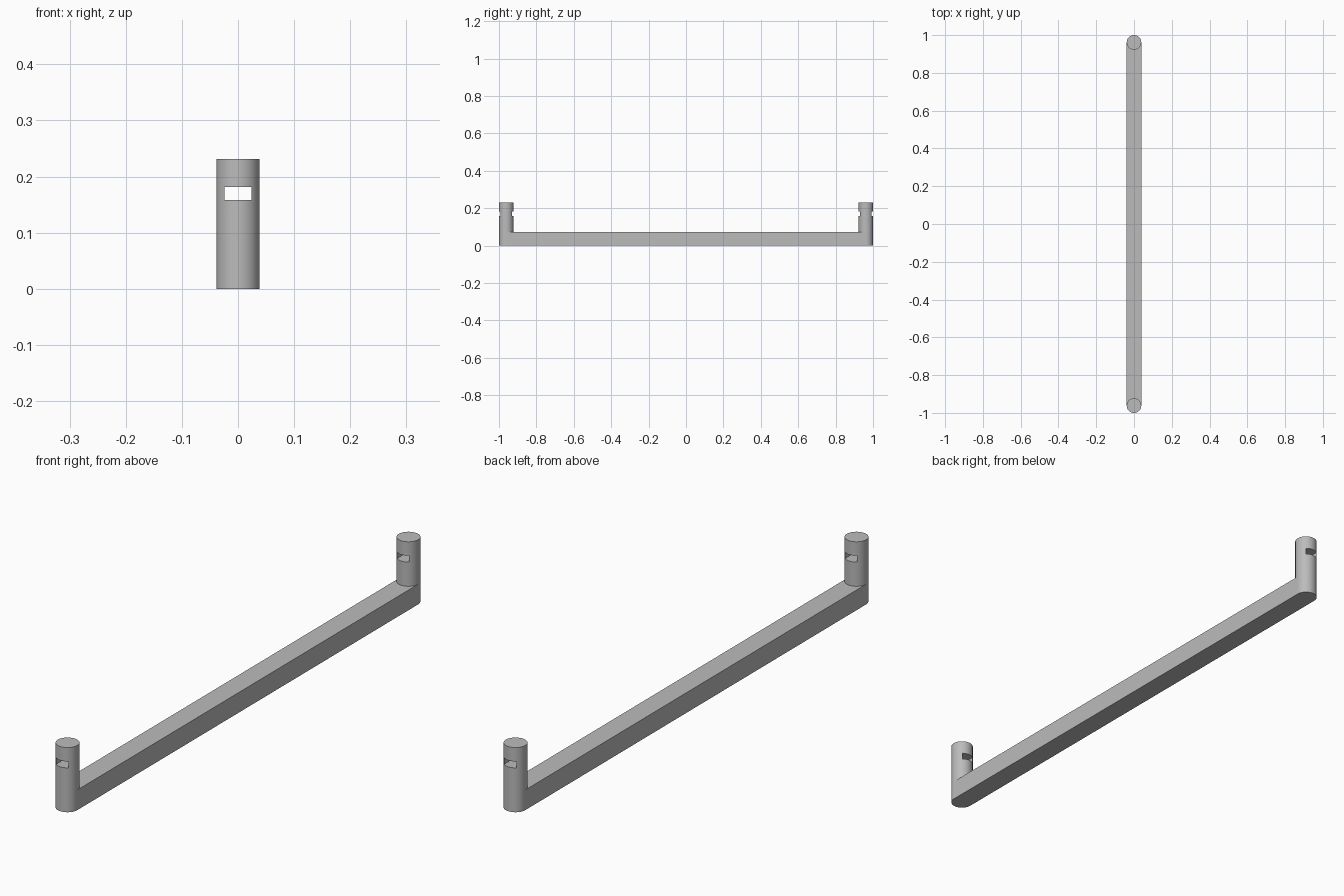
import bpy
import math

if "Cube" in bpy.data.objects:
    bpy.data.objects.remove(bpy.data.objects["Cube"], do_unlink=True)

RADIUS = 0.0385
POST_HEIGHT = 0.231
BAR_HEIGHT = 0.072
POST_Y = 1 - RADIUS
SLOT_WIDTH, SLOT_HEIGHT, SLOT_Z = 0.048, 0.023, 0.17

grey = bpy.data.materials.new("satin grey")
grey.use_nodes = True
colour = (0.5, 0.5, 0.5, 1)
grey.diffuse_color = colour
grey.node_tree.nodes["Principled BSDF"].inputs["Base Color"].default_value = colour


def box(name, size, location):
    bpy.ops.mesh.primitive_cube_add(size=1, location=location)
    obj = bpy.context.object
    obj.name = name
    obj.scale = size
    bpy.ops.object.transform_apply(location=False, rotation=False, scale=True)
    obj.data.materials.append(grey)
    return obj


def slotted_post(name, y):
    # Slot running front to back through the post
    cutter = box("slot_cutter", (SLOT_WIDTH, 4 * RADIUS, SLOT_HEIGHT), (0, y, SLOT_Z))
    cutter.hide_render = True

    bpy.ops.mesh.primitive_cylinder_add(
        vertices=64, radius=RADIUS, depth=POST_HEIGHT, location=(0, y, POST_HEIGHT / 2))
    post = bpy.context.object
    post.name = name
    post.data.materials.append(grey)
    cut = post.modifiers.new("slot", "BOOLEAN")
    cut.operation = "DIFFERENCE"
    cut.solver = "EXACT"
    cut.object = cutter
    bpy.ops.object.modifier_apply(modifier=cut.name)
    bpy.data.objects.remove(cutter, do_unlink=True)
    bpy.ops.object.shade_smooth_by_angle(angle=math.radians(30))


# Upright posts at both ends
slotted_post("front_post", -POST_Y)
slotted_post("back_post", POST_Y)

# Flat sided bar joining the posts, ending inside them
box("handle_bar", (2 * RADIUS, 2 * POST_Y, BAR_HEIGHT), (0, 0, BAR_HEIGHT / 2))
